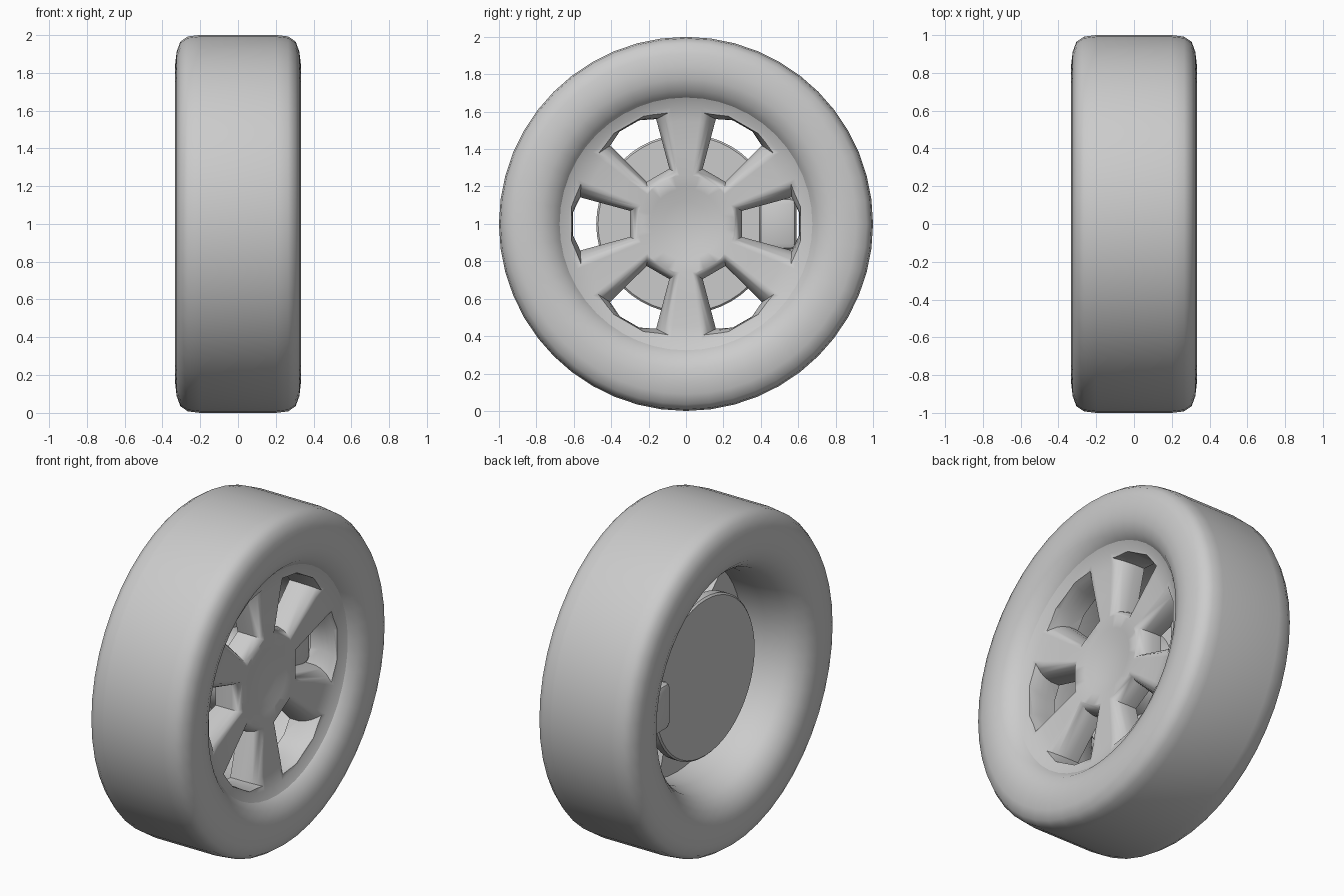
import bpy, bmesh, math
from mathutils import Vector, Matrix

if "Cube" in bpy.data.objects:
    bpy.data.objects.remove(bpy.data.objects["Cube"], do_unlink=True)

grey = bpy.data.materials.new("plain grey")
grey.use_nodes = True
grey.diffuse_color = (0.6, 0.6, 0.6, 1)
grey.node_tree.nodes["Principled BSDF"].inputs["Base Color"].default_value = (0.6, 0.6, 0.6, 1)
AXLE = Matrix.Translation((0, 0, 1))


def finish(name, bm):
    """Turn a bmesh into an object on the axle."""
    bmesh.ops.remove_doubles(bm, verts=bm.verts, dist=1e-5)
    bmesh.ops.recalc_face_normals(bm, faces=bm.faces)
    mesh = bpy.data.meshes.new(name)
    bm.to_mesh(mesh)
    bm.free()
    mesh.materials.append(grey)
    ob = bpy.data.objects.new(name, mesh)
    ob.matrix_world = AXLE
    bpy.context.collection.objects.link(ob)
    return ob


def smooth(ob, angle):
    bpy.ops.object.select_all(action='DESELECT')
    ob.select_set(True)
    bpy.context.view_layer.objects.active = ob
    bpy.ops.object.shade_smooth_by_angle(angle=math.radians(angle))


def lathe(name, profile, closed, steps=48):
    """Spin an (x, radius) profile around the x axis."""
    bm = bmesh.new()
    vs = [bm.verts.new((x, 0, r)) for x, r in profile]
    pairs = list(zip(vs, vs[1:])) + ([(vs[-1], vs[0])] if closed else [])
    edges = [bm.edges.new(p) for p in pairs]
    bmesh.ops.spin(bm, geom=vs + edges, cent=(0, 0, 0), axis=(1, 0, 0),
                   angle=math.tau, steps=steps, use_merge=True)
    return finish(name, bm)


# Tyre: rounded tread and sidewalls, dipping in to the rim on both sides
half = [(0, 1), (0.2, 1), (0.265, 0.992), (0.305, 0.965), (0.325, 0.91),
        (0.333, 0.84), (0.327, 0.775), (0.302, 0.715), (0.26, 0.675), (0.22, 0.65), (0.1, 0.62)]
tyre = lathe("tyre", half + [(-x, r) for x, r in reversed(half[1:])], True)
smooth(tyre, 45)

# Rim face: dished plate with a shallow hub
face = lathe("spoked_rim", [(0.17, 0), (0.175, 0.12), (0.195, 0.19), (0.205, 0.26), (0.212, 0.4),
                            (0.222, 0.55), (0.237, 0.63), (0.263, 0.68), (0.06, 0.67),
                            (0.06, 0.3), (0.04, 0.2), (0.04, 0)], False)

# Six windows, flaring in a curve, leave six rounded spokes
outline = [(0.3, 0.07), (0.565, 0.142), (0.605, 0.06)]
outline += [(r, -t) for r, t in reversed(outline)]
OUTER = 0.58
bm = bmesh.new()
for k in range(6):
    turn = Matrix.Rotation(k * math.tau / 6, 3, 'X')
    rings = []
    for x, grow in ((0, 1), (0.12, 1), (0.16, 1.08), (0.19, 1.2), (0.21, 1.34), (0.28, 1.9)):
        reach = 1 + (grow - 1) * 0.5
        rings.append([bm.verts.new(turn @ Vector((x, OUTER + (r - OUTER) * reach, t * grow)))
                      for r, t in outline])
    for a, b in zip(rings, rings[1:]):
        for i in range(6):
            j = (i + 1) % 6
            bm.faces.new((a[i], a[j], b[j], b[i]))
    bm.faces.new(rings[0])
    bm.faces.new(rings[-1])
cutter = finish("window_cutter", bm)
cutter.hide_render = True
cutter.hide_set(True)
mod = face.modifiers.new("windows", 'BOOLEAN')
mod.object = cutter
mod.operation = 'DIFFERENCE'
mod.solver = 'EXACT'
bpy.context.view_layer.objects.active = face
bpy.ops.object.modifier_apply(modifier="windows")
bpy.data.objects.remove(cutter, do_unlink=True)
smooth(face, 58)

# Brake disc with the hub that carries the rim
disc = lathe("brake_disc", [(-0.13, 0), (-0.13, 0.47), (-0.12, 0.48), (-0.07, 0.48), (-0.06, 0.47),
                            (-0.06, 0.24), (0.06, 0.2), (0.06, 0)], False)
smooth(disc, 30)

# Caliper gripping the disc at the rear
bm = bmesh.new()
bmesh.ops.create_cube(bm, size=1)
bmesh.ops.scale(bm, vec=(0.26, 0.2, 0.28), verts=bm.verts)
bmesh.ops.translate(bm, vec=(-0.05, 0.49, 0), verts=bm.verts)
bmesh.ops.bevel(bm, geom=bm.edges[:], offset=0.035, segments=2, affect='EDGES', profile=0.5)
caliper = finish("brake_caliper", bm)
smooth(caliper, 40)
